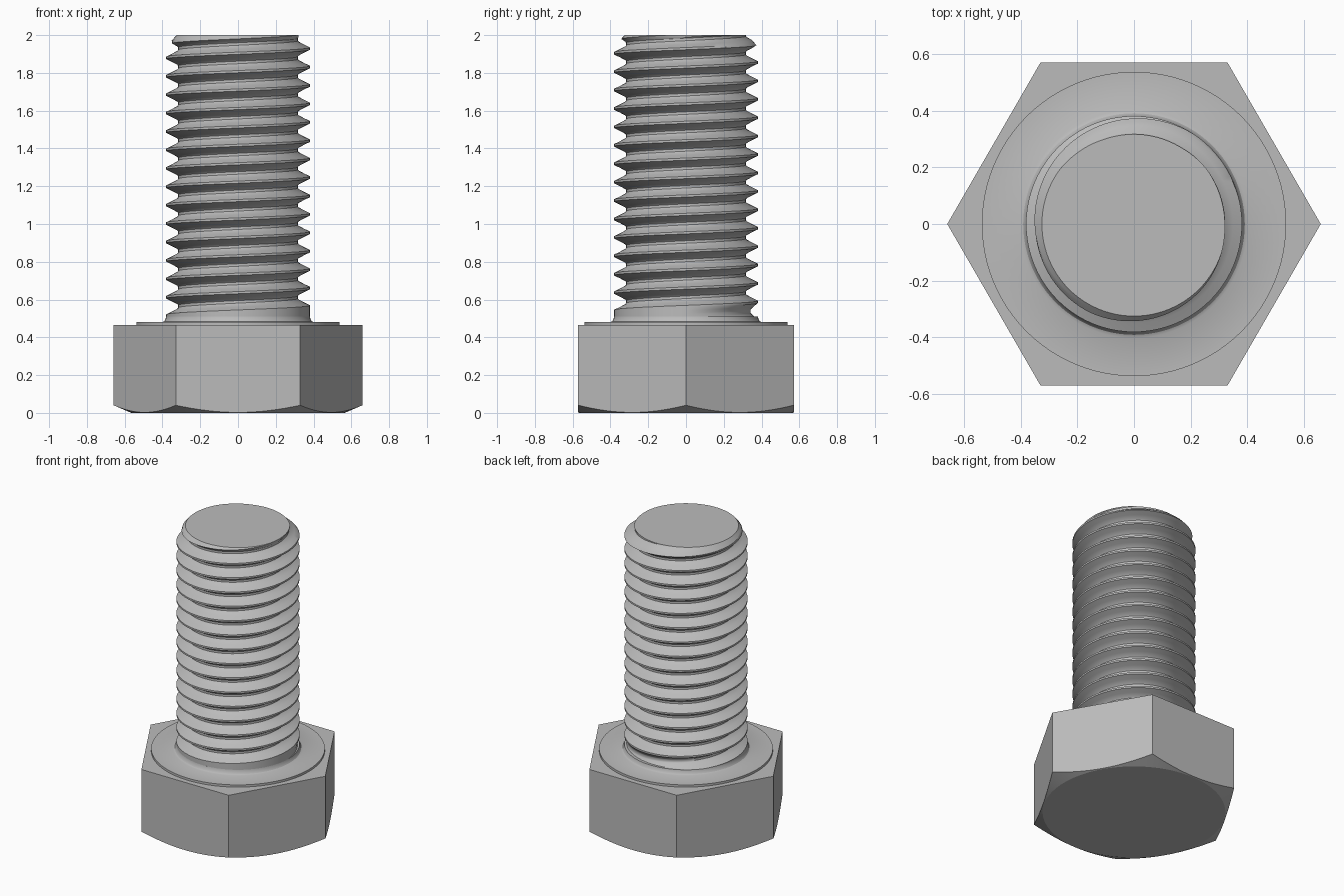
import bpy, bmesh, math
from math import pi, cos, sin

cube = bpy.data.objects.get("Cube")
if cube:
    bpy.data.objects.remove(cube, do_unlink=True)

steel = bpy.data.materials.new("plain_grey_steel")
steel.use_nodes = True
GREY = (0.5, 0.5, 0.5, 1)
steel.diffuse_color = GREY
steel.node_tree.nodes["Principled BSDF"].inputs["Base Color"].default_value = GREY


def finish(bm, name, angle):
    """Turn a bmesh into a smooth-by-angle object."""
    bmesh.ops.recalc_face_normals(bm, faces=bm.faces)
    mesh = bpy.data.meshes.new(name)
    bm.to_mesh(mesh)
    bm.free()
    mesh.materials.append(steel)
    obj = bpy.data.objects.new(name, mesh)
    bpy.context.collection.objects.link(obj)
    bpy.ops.object.select_all(action='DESELECT')
    obj.select_set(True)
    bpy.context.view_layer.objects.active = obj
    bpy.ops.object.shade_smooth_by_angle(angle=math.radians(angle))
    return obj


# Hexagonal head, underside corners trimmed by a shallow cone
HEAD_TOP, CORNER, FACE_R, SIDE_STEPS = 0.465, 0.659, 0.565, 16
bm = bmesh.new()
tops, rim, base = [], [], []
for side in range(6):
    a, b = side * pi / 3, (side + 1) * pi / 3
    tops.append(bm.verts.new((CORNER * cos(a), CORNER * sin(a), HEAD_TOP)))
    for i in range(SIDE_STEPS):
        t = i / SIDE_STEPS
        x = CORNER * (cos(a) * (1 - t) + cos(b) * t)
        y = CORNER * (sin(a) * (1 - t) + sin(b) * t)
        r = math.hypot(x, y)
        rim.append(bm.verts.new((x, y, (r - FACE_R) * 0.43)))
        base.append(bm.verts.new((x / r * FACE_R, y / r * FACE_R, 0)))
count = len(rim)
for i in range(count):
    j = (i + 1) % count
    bm.faces.new((base[i], base[j], rim[j], rim[i]))
for side in range(6):
    edge = [rim[(side * SIDE_STEPS + i) % count] for i in range(SIDE_STEPS + 1)]
    bm.faces.new(edge + [tops[(side + 1) % 6], tops[side]])
bm.faces.new(tops)
bm.faces.new(base)
finish(bm, "hex_head", 20)

# Washer face and the fillet leading up to the shank
profile = [(0, 0.46), (0.537, 0.46), (0.537, 0.48), (0.402, 0.48),
           (0.391, 0.485), (0.384, 0.495), (0.381, 0.51), (0, 0.51)]
bm = bmesh.new()
verts = [bm.verts.new((r, 0, z)) for r, z in profile]
edges = [bm.edges.new(pair) for pair in zip(verts, verts[1:])]
bmesh.ops.spin(bm, geom=verts + edges, cent=(0, 0, 0), axis=(0, 0, 1),
               angle=2 * pi, steps=96)
bmesh.ops.remove_doubles(bm, verts=bm.verts, dist=1e-5)
finish(bm, "washer_face", 30)

# Threaded shank: one groove profile swept along a right-hand helix
PITCH, CREST, DEPTH, STEPS, TURNS = 0.0975, 0.381, 0.064, 96, 18
START = 0.466                 # height of the crest where the groove begins
TOP, TIP_R = 2.0, 0.325
groove = [(0, 0), (0.06, 0), (0.22, 0.5), (0.37, 0.93), (0.43, 1),
          (0.57, 1), (0.63, 0.93), (0.78, 0.5), (0.94, 0), (1, 0)]
bm = bmesh.new()
rows = []
for i in range(-STEPS, TURNS * STEPS + 1):
    turn = i / STEPS
    fade = min(max(turn / 0.4, 0), 1)
    row = []
    for along, depth in groove:
        z = START + PITCH * (turn + along)
        r = CREST - DEPTH * depth * fade
        r = min(r, max(TIP_R + (TOP - z) * 0.9, 0.3))
        row.append(bm.verts.new((r * cos(2 * pi * turn), r * sin(2 * pi * turn), z)))
    rows.append(row)
for low, high in zip(rows, rows[1:]):
    for k in range(len(groove) - 1):
        bm.faces.new((low[k], high[k], high[k + 1], low[k + 1]))
bmesh.ops.remove_doubles(bm, verts=bm.verts, dist=1e-5)

# Trim the helix square at both ends and cap it
for height, direction in ((0.5, -1), (TOP, 1)):
    geom = bm.verts[:] + bm.edges[:] + bm.faces[:]
    cut = bmesh.ops.bisect_plane(bm, geom=geom, plane_co=(0, 0, height),
                                 plane_no=(0, 0, direction), clear_outer=True)
    loop = [e for e in cut["geom_cut"] if isinstance(e, bmesh.types.BMEdge)]
    bmesh.ops.contextual_create(bm, geom=loop)
finish(bm, "threaded_shank", 35)
